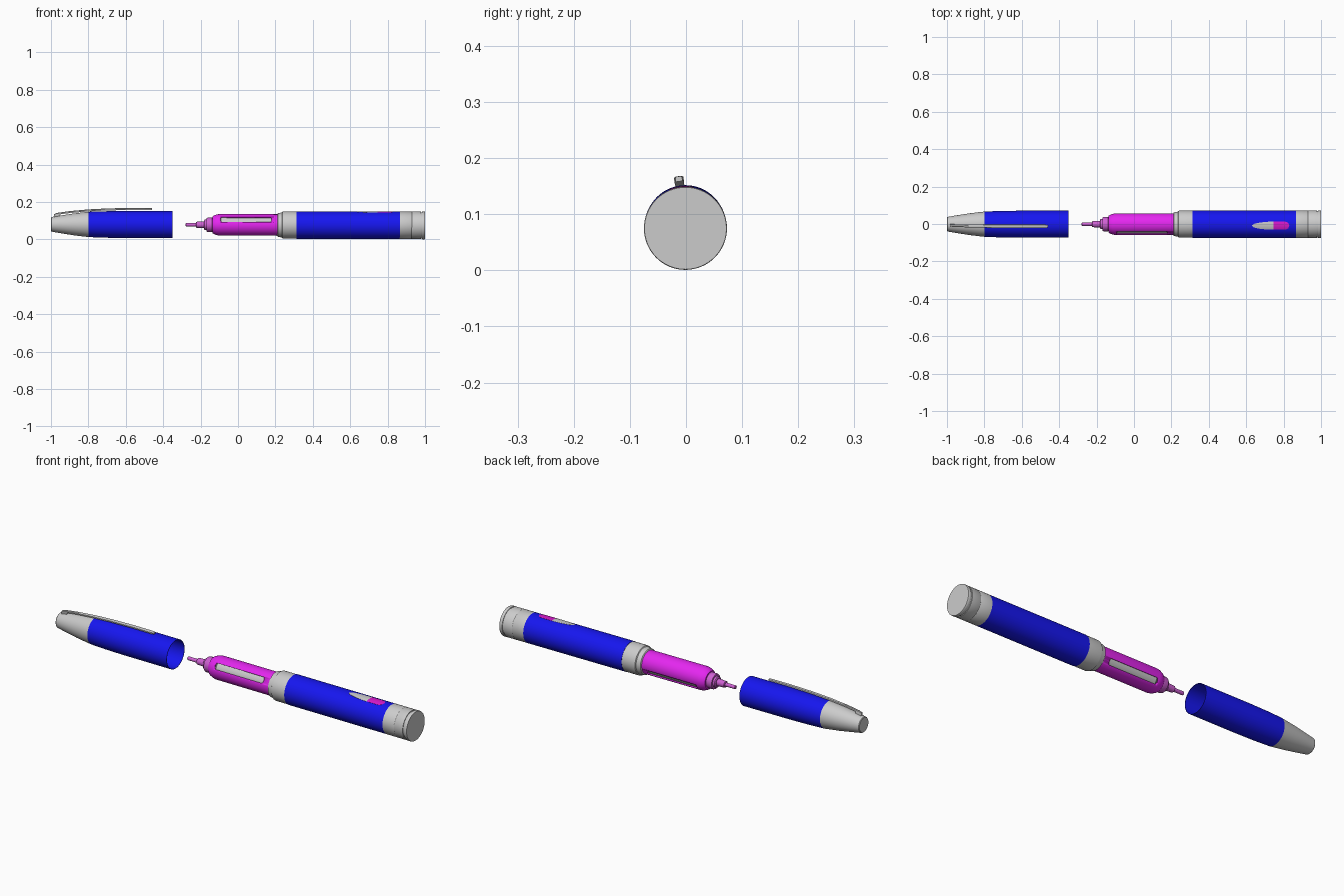
import bpy, bmesh, math
from math import sin, cos, pi

if "Cube" in bpy.data.objects:
    bpy.data.objects.remove(bpy.data.objects["Cube"])

AXIS = (0, -0.001, 0.0778)   # long axis of the pen, very slightly tilted
TILT = 0.003


def material(name, rgb):
    m = bpy.data.materials.new(name)
    m.diffuse_color = (*rgb, 1)
    m.use_nodes = True
    m.node_tree.nodes["Principled BSDF"].inputs["Base Color"].default_value = m.diffuse_color
    return m


BLUE = material("blue", (0.008, 0.008, 0.87))
MAGENTA = material("magenta", (0.78, 0.02, 0.87))
HUB = material("hub_pink", (0.62, 0.12, 0.65))
DARK_PINK = material("window_pink", (0.7, 0.01, 0.62))


def finish(bm, name, mat=None, roll=0.0):
    bmesh.ops.recalc_face_normals(bm, faces=bm.faces)
    me = bpy.data.meshes.new(name)
    bm.to_mesh(me)
    bm.free()
    ob = bpy.data.objects.new(name, me)
    bpy.context.collection.objects.link(ob)
    ob.location = AXIS
    ob.rotation_euler = (roll, TILT, 0)
    if mat:
        me.materials.append(mat)
    bpy.ops.object.select_all(action='DESELECT')
    ob.select_set(True)
    bpy.context.view_layer.objects.active = ob
    bpy.ops.object.shade_smooth_by_angle(angle=math.radians(30))
    return ob


def lathe(name, profile, mat=None, loop=False, n=64):
    """Revolve (x, radius) points about x; loop makes a hollow tube."""
    bm = bmesh.new()
    rings = [[bm.verts.new((x, r * cos(2 * pi * i / n), r * sin(2 * pi * i / n)))
              for i in range(n)] for x, r in profile]
    pairs = list(zip(rings, rings[1:]))
    if loop:
        pairs.append((rings[-1], rings[0]))
    for a, b in pairs:
        for i in range(n):
            j = (i + 1) % n
            bm.faces.new((a[i], a[j], b[j], b[i]))
    if not loop:
        bm.faces.new(rings[0])
        bm.faces.new(rings[-1])
    return finish(bm, name, mat)


# Cap: tapered grey end and hollow blue sleeve
lathe("cap_tip", [(-1, .036), (-.997, .039), (-.95, .047), (-.88, .058), (-.80, .0675)])
lathe("cap_sleeve", [(-.80, .0675), (-.72, .0705), (-.62, .072), (-.35, .072),
                     (-.35, .070), (-.62, .070), (-.80, .065)], BLUE, loop=True)

# Pocket clip: bent bar rising from the cap end
path = [(-.985, .049, .005), (-.97, .056, .006), (-.90, .066, .007), (-.80, .0755, .008),
        (-.70, .081, .0085), (-.58, .084, .0085), (-.475, .084, .0085), (-.46, .084, .006)]
bm = bmesh.new()
rings = [[bm.verts.new((x, y, z)) for y, z in
          ((-w, h - .004), (w, h - .004), (w, h + .003), (w * .6, h + .005),
           (-w * .6, h + .005), (-w, h + .003))] for x, h, w in path]
for a, b in zip(rings, rings[1:]):
    for i in range(6):
        j = (i + 1) % 6
        bm.faces.new((a[i], a[j], b[j], b[i]))
bm.faces.new(rings[0])
bm.faces.new(rings[-1])
finish(bm, "pocket_clip", roll=0.14)

# Clip root joining the bar to the cap
bm = bmesh.new()
bmesh.ops.create_cube(bm, size=1)
for v in bm.verts:
    v.co = (-.968 + v.co.x * .03, v.co.y * .012, .047 + v.co.z * .018)
finish(bm, "clip_root", roll=0.14)

# Needle, hub and threaded neck
lathe("needle", [(-.28, .007), (-.278, .009), (-.22, .009)], HUB, n=32)
lathe("needle_hub", [(-.225, .012), (-.222, .016), (-.175, .018)], HUB, n=32)
lathe("holder_neck", [(-.182, .022), (-.178, .027), (-.168, .027), (-.168, .036), (-.163, .038),
                      (-.138, .038), (-.135, .035), (-.12, .035)], HUB, n=48)

# Cartridge holder: hollow shell with two slots on opposite sides
holder = lathe("cartridge_holder", [(-.137, .030), (-.137, .044), (-.130, .049), (-.115, .055),
                                    (-.10, .0575), (.23, .0575), (.23, .051), (-.10, .051),
                                    (-.12, .030)], MAGENTA, loop=True)
bm = bmesh.new()
w, x0, x1, steps = .015, -.095, .180, 8
outline = [(x0 + .008 - .008 * sin(pi * t / steps), w * cos(pi * t / steps)) for t in range(steps + 1)]
outline += [(x1 - .008 + .008 * sin(pi * t / steps), -w * cos(pi * t / steps)) for t in range(steps + 1)]
lo = [bm.verts.new((x, -.1, z)) for x, z in outline]
hi = [bm.verts.new((x, .1, z)) for x, z in outline]
bm.faces.new(lo)
bm.faces.new(hi)
for i in range(len(lo)):
    j = (i + 1) % len(lo)
    bm.faces.new((lo[i], lo[j], hi[j], hi[i]))
cutter = finish(bm, "slot_cutter", roll=-math.radians(31))
cutter.hide_render = True
cutter.hide_set(True)
cut = holder.modifiers.new("slots", 'BOOLEAN')
cut.object = cutter
cut.operation = 'DIFFERENCE'
cut.solver = 'EXACT'

# Cartridge seen through the slots
lathe("cartridge", [(-.11, .030), (-.09, .0505), (.22, .0505)])

# Main barrel: stepped collar, blue sleeve, grey end and dial
lathe("collar", [(.21, .058), (.213, .063), (.235, .067), (.238, .0715), (.243, .0725), (.312, .0725)])
lathe("barrel", [(.312, .0735), (.865, .0735)], BLUE)
lathe("end_sleeve", [(.865, .0735), (.928, .0735), (.929, .073), (.930, .0735), (.978, .0735)])
lathe("dial_gap", [(.977, .070), (.988, .070)])
lathe("dial_knob", [(.984, .073), (.986, .074), (.998, .074), (1.0, .073)])


# Dose window: teardrop patch wrapped on the barrel, grey nose and pink lens
def half_width(x):
    if x < .745:
        return .022 * math.sqrt(max(0, 1 - ((.745 - x) / .115) ** 1.8))
    if x > .80:
        return .022 * math.sqrt(max(0, 1 - ((x - .80) / .03) ** 2.5))
    return .022


def window(name, xa, xb, mat=None, n=16, m=8):
    bm = bmesh.new()
    rows = []
    for i in range(n + 1):
        x = xa + (xb - xa) * i / n
        hw = max(half_width(x), .001) / .0735
        rows.append([bm.verts.new((x, r * sin(a), r * cos(a)))
                     for r, a in [(.072, -hw)] + [(.0745, hw * (2 * k / m - 1)) for k in range(m + 1)]
                     + [(.072, hw)]])
    for a, b in zip(rows, rows[1:]):
        for k in range(len(a)):
            j = (k + 1) % len(a)
            bm.faces.new((a[k], a[j], b[j], b[k]))
    bm.faces.new(rows[0])
    bm.faces.new(rows[-1])
    finish(bm, name, mat, roll=0.11)


window("window_nose", .63, .745)
window("window_lens", .745, .83, DARK_PINK)
